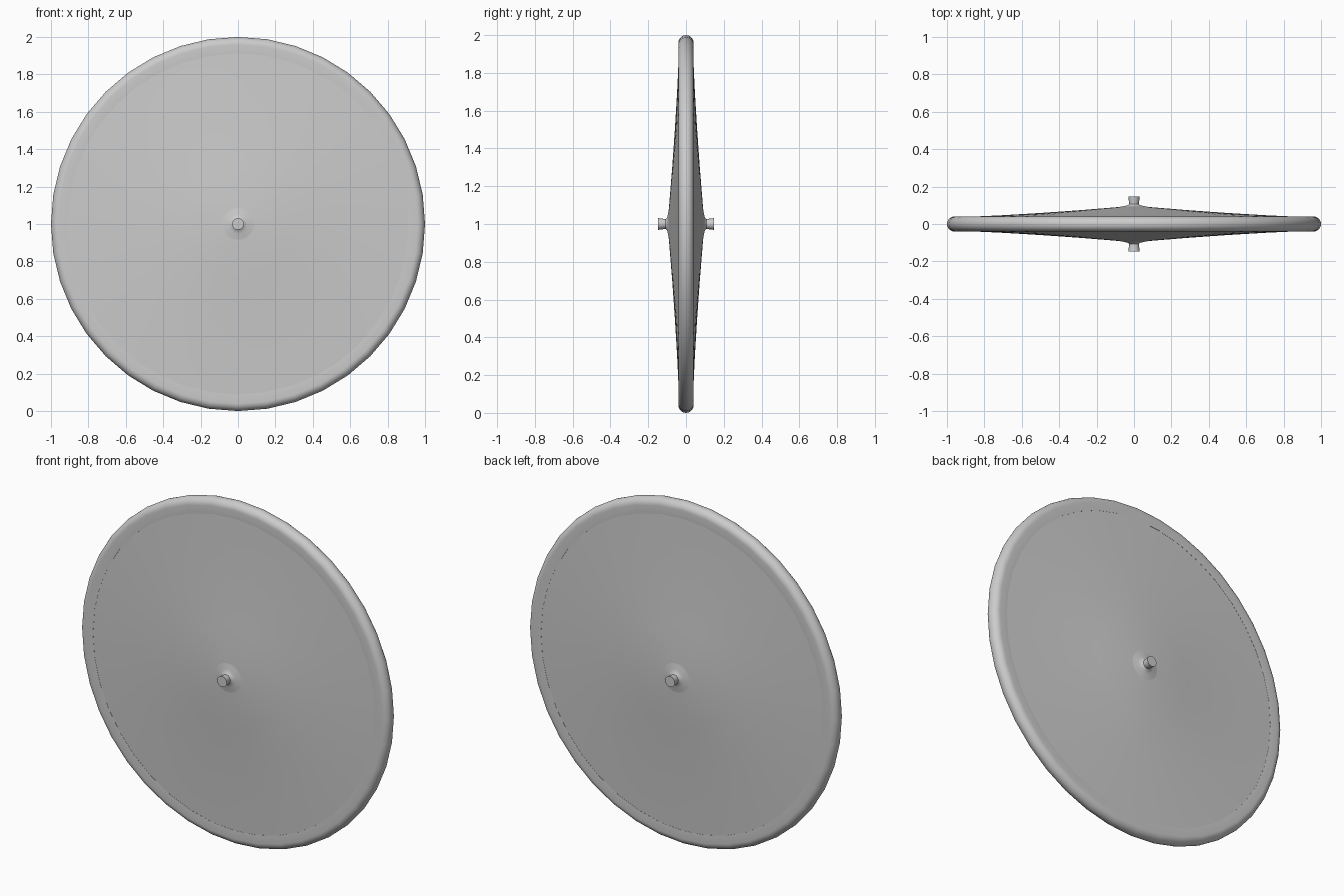
import bpy, bmesh, math

cube = bpy.data.objects.get("Cube")
if cube:
    bpy.data.objects.remove(cube, do_unlink=True)

SIDES = 40
grey = bpy.data.materials.new("light_grey")
grey.use_nodes = True
COLOUR = (0.6, 0.6, 0.6, 1)
grey.diffuse_color = COLOUR
grey.node_tree.nodes["Principled BSDF"].inputs["Base Color"].default_value = COLOUR


def lathe(name, profile, sides=SIDES, closed=False, angle=30):
    """Spin (radius, y) points around the wheel axis."""
    bm = bmesh.new()
    rings = []
    for r, y in profile:
        if r == 0:
            rings.append([bm.verts.new((0, y, 1))] * sides)
            continue
        rings.append([bm.verts.new((r * math.sin(math.tau * i / sides), y,
                                    1 + r * math.cos(math.tau * i / sides)))
                      for i in range(sides)])
    pairs = list(zip(rings, rings[1:]))
    if closed:
        pairs.append((rings[-1], rings[0]))
    for a, b in pairs:
        for i in range(sides):
            j = (i + 1) % sides
            bm.faces.new(dict.fromkeys((a[i], a[j], b[j], b[i])))
    bmesh.ops.recalc_face_normals(bm, faces=bm.faces)
    mesh = bpy.data.meshes.new(name)
    bm.to_mesh(mesh)
    bm.free()
    mesh.materials.append(grey)
    obj = bpy.data.objects.new(name, mesh)
    bpy.context.collection.objects.link(obj)
    bpy.ops.object.select_all(action="DESELECT")
    obj.select_set(True)
    bpy.context.view_layer.objects.active = obj
    bpy.ops.object.shade_smooth_by_angle(angle=math.radians(angle))
    return obj


def mirrored(half):
    """Reflect a front-to-middle profile to the back."""
    return half + [(r, -y) for r, y in reversed(half)]


# Rounded tyre with flat side walls
arc = [(0.96 + 0.04 * math.cos(math.radians(a)), 0.04 * math.sin(math.radians(a)))
       for a in range(-90, 91, 15)]
lathe("tyre", [(0.912, -0.038)] + arc + [(0.912, 0.038)], closed=True)

# Dished disc, gently concave towards the hub
half = [(0, -0.09), (0.09, -0.09), (0.3, -0.073), (0.5, -0.059),
        (0.7, -0.047), (0.915, -0.037)]
lathe("disc", mirrored(half))

# Flared hub with an axle end on each side
half_hub = [(0, -0.148), (0.031, -0.148), (0.026, -0.108), (0.032, -0.101),
            (0.05, -0.096), (0.085, -0.09), (0.085, -0.08)]
lathe("hub", mirrored(half_hub), sides=24, angle=40)
